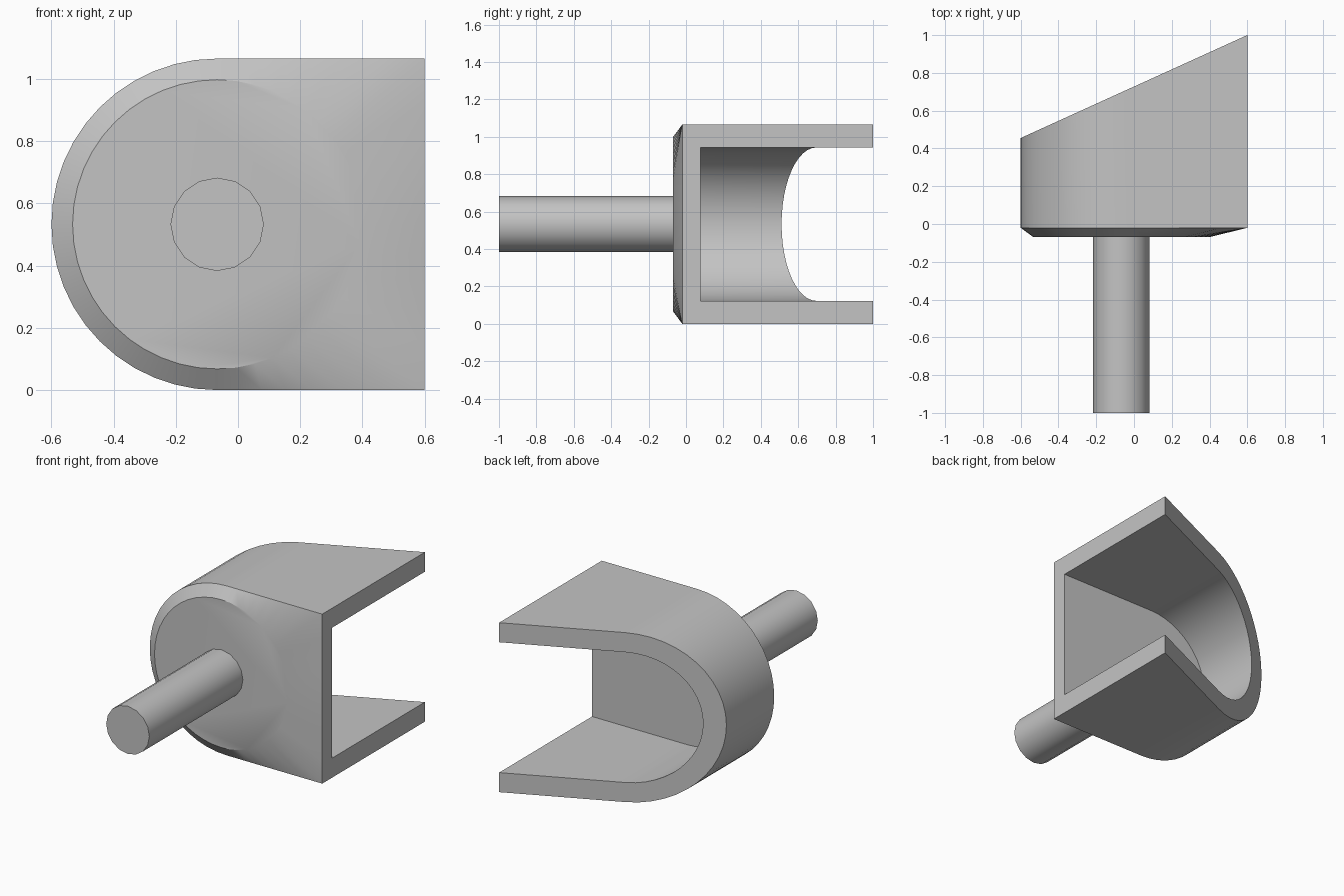
import bpy, bmesh, math

cube = bpy.data.objects.get("Cube")
if cube:
    bpy.data.objects.remove(cube, do_unlink=True)

grey = bpy.data.materials.new("plain grey")
grey.use_nodes = True
grey.diffuse_color = (0.55, 0.55, 0.55, 1)
grey.node_tree.nodes["Principled BSDF"].inputs["Base Color"].default_value = grey.diffuse_color

CX, CZ = -0.067, 0.533          # axis of the rounded end and the rod
RADIUS, INNER, DISC = 0.533, 0.41, 0.465
RIGHT = 0.6
FRONT, SHOULDER, FLOOR = -0.07, -0.02, 0.077
SIDES, CORNER = 48, 5           # CORNER: step that lands on the square corner


def back(x):
    """Depth of the slanted back cut at x."""
    return 0.455 + (x + 0.6) * 0.4545


def outline(i, r):
    """Point on a U-shaped outline: round on the left, square on the right."""
    a = math.tau * i / SIDES
    c, s = math.cos(a), math.sin(a)
    if c <= 1e-6:
        return CX + r * c, CZ + r * s
    if i in (CORNER, SIDES - CORNER):
        return RIGHT, CZ + math.copysign(r, s)
    if i < CORNER or i > SIDES - CORNER:
        return RIGHT, CZ + (RIGHT - CX) * s / c
    return CX + RADIUS * c / abs(s), CZ + math.copysign(r, s)


def finish(obj):
    obj.data.materials.append(grey)
    bpy.ops.object.select_all(action='DESELECT')
    obj.select_set(True)
    bpy.context.view_layer.objects.active = obj
    bpy.ops.object.shade_smooth_by_angle(angle=math.radians(30))


# Hollow body: domed front plate, U-shaped wall, slanted open back
bm = bmesh.new()
wall = range(CORNER, SIDES - CORNER + 1)
disc, shoulder = [], []
for i in range(SIDES):
    a = math.tau * i / SIDES
    disc.append(bm.verts.new((CX + DISC * math.cos(a), FRONT, CZ + DISC * math.sin(a))))
    x, z = outline(i, RADIUS)
    shoulder.append(bm.verts.new((x, SHOULDER, z)))
rim_out, rim_in, floor = [], [], []
for i in wall:
    x, z = outline(i, RADIUS)
    rim_out.append(bm.verts.new((x, back(x), z)))
    x, z = outline(i, INNER)
    rim_in.append(bm.verts.new((x, back(x), z)))
    floor.append(bm.verts.new((x, FLOOR, z)))

bm.faces.new(disc)
bm.faces.new(floor)
for i in range(SIDES):
    j = (i + 1) % SIDES
    bm.faces.new((disc[i], disc[j], shoulder[j], shoulder[i]))
front_edge = [shoulder[i] for i in wall]
for a, b in ((front_edge, rim_out), (rim_out, rim_in), (rim_in, floor)):
    for k in range(len(a) - 1):
        bm.faces.new((a[k], a[k + 1], b[k + 1], b[k]))
# Flat right end, a bracket-shaped face
edge = [shoulder[i % SIDES] for i in range(-CORNER, CORNER + 1)]
bm.faces.new(edge + [rim_out[0], rim_in[0], floor[0], floor[-1], rim_in[-1], rim_out[-1]])
bmesh.ops.recalc_face_normals(bm, faces=bm.faces)
mesh = bpy.data.meshes.new("hollow_body")
bm.to_mesh(mesh)
bm.free()
body = bpy.data.objects.new("hollow_body", mesh)
bpy.context.collection.objects.link(body)
finish(body)

# Rod standing out of the front
start, end = -1.0, FRONT + 0.03
bpy.ops.mesh.primitive_cylinder_add(vertices=16, radius=0.15, depth=end - start,
                                    location=(CX, (start + end) / 2, CZ),
                                    rotation=(math.pi / 2, 0, 0))
rod = bpy.context.object
rod.name = "rod"
finish(rod)
